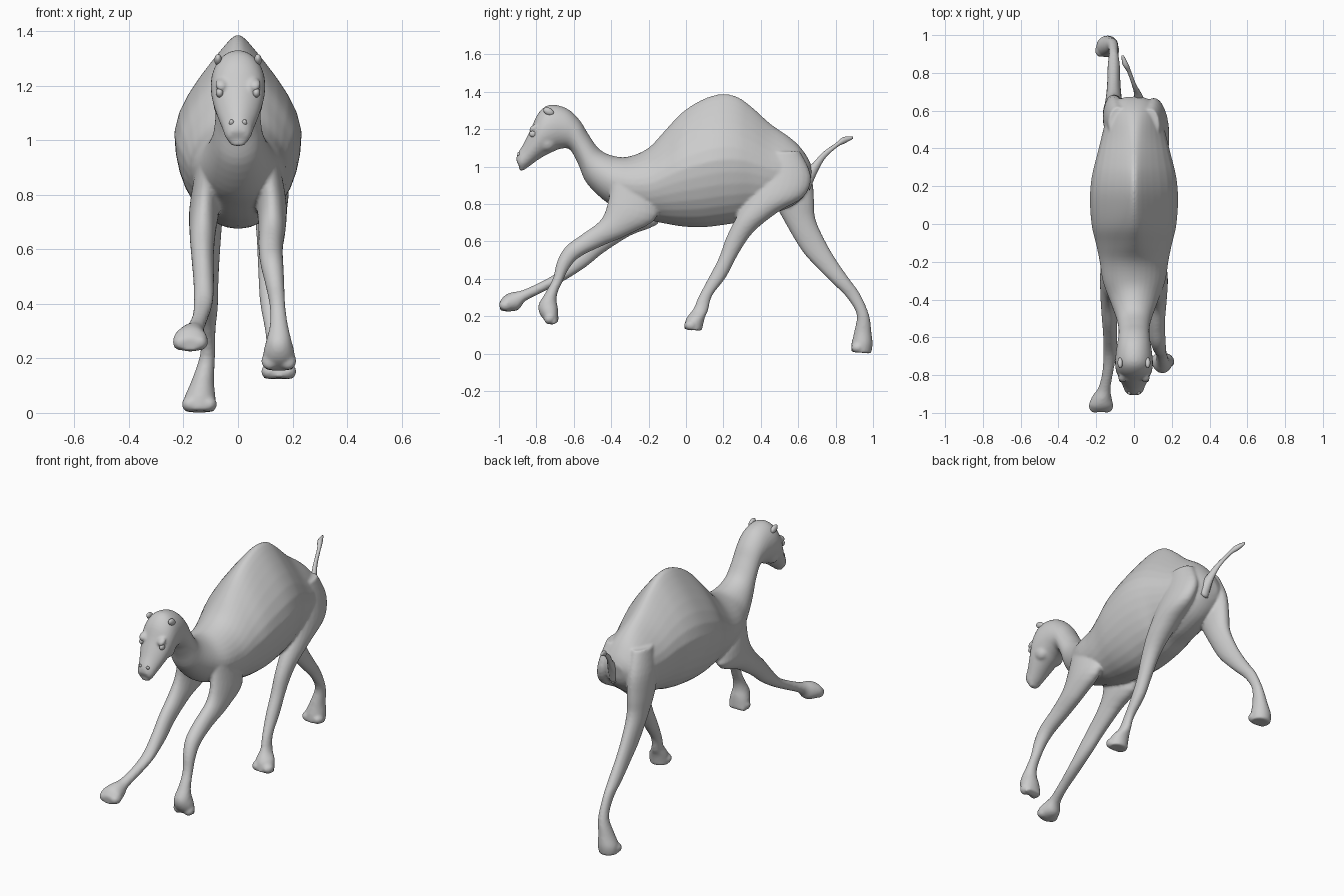
import bpy, bmesh, math
from mathutils import Vector, Matrix


def spline(rows, steps=4):
    """Catmull-Rom interpolation through rows of numbers."""
    out = []
    for i in range(len(rows) - 1):
        p0, p1, p2 = rows[max(i - 1, 0)], rows[i], rows[i + 1]
        p3 = rows[min(i + 2, len(rows) - 1)]
        for s in range(steps):
            t = s / steps
            out.append([0.5 * (2 * b + (c - a) * t + (2 * a - 5 * b + 4 * c - d) * t * t
                               + (3 * b - a - 3 * c + d) * t ** 3)
                        for a, b, c, d in zip(p0, p1, p2, p3)])
    return out + [list(rows[-1])]


def loft(bm, rows, sides=24):
    """Rows: silhouette edge A (y, z), edge B (y, z), centre x, half width, ridge sharpness."""
    rings = []
    for ya, za, yb, zb, x, w, k in spline(rows):
        ring = []
        for j in range(sides):
            a = math.tau * j / sides
            c, s = math.cos(a), math.sin(a)
            taper = 1 - k * max(s, 0) ** 1.5
            ring.append(bm.verts.new((x + w * c * taper,
                                      (ya + yb) / 2 + (ya - yb) / 2 * s,
                                      (za + zb) / 2 + (za - zb) / 2 * s)))
        rings.append(ring)
    faces = [bm.faces.new(rings[0]), bm.faces.new(rings[-1])]
    for r, q in zip(rings, rings[1:]):
        for j in range(sides):
            n = (j + 1) % sides
            faces.append(bm.faces.new((r[j], r[n], q[n], q[j])))
    bmesh.ops.recalc_face_normals(bm, faces=faces)


def blob(bm, pos, size, pitch=0.0):
    m = (Matrix.Translation(pos) @ Matrix.Rotation(math.radians(pitch), 4, 'X')
         @ Matrix.Diagonal((*size, 1)))
    bmesh.ops.create_icosphere(bm, subdivisions=3, radius=1, matrix=m)


def finish(bm, name):
    me = bpy.data.meshes.new(name)
    bm.to_mesh(me)
    bm.free()
    me.shade_smooth()
    ob = bpy.data.objects.new(name, me)
    bpy.context.collection.objects.link(ob)
    return ob


# Torso from rump to shoulders: top edge, bottom edge, half width, ridge
torso = [
    (.675, .99, .665, .91, .05, 0), (.655, 1.04, .65, .87, .095, .1),
    (.61, 1.105, .61, .82, .13, .2), (.55, 1.16, .55, .78, .15, .35),
    (.45, 1.23, .45, .745, .175, .5), (.35, 1.32, .35, .725, .2, .6),
    (.27, 1.375, .27, .70, .22, .65), (.18, 1.387, .18, .685, .232, .65),
    (.08, 1.355, .08, .675, .232, .62), (-.02, 1.29, -.02, .68, .222, .52),
    (-.11, 1.195, -.11, .695, .2, .4), (-.2, 1.1, -.2, .715, .182, .2),
]
# Neck and head continue the same skin
neck_head = [
    (-.3, 1.055, -.31, .755, .165, .1), (-.38, 1.055, -.42, .805, .13, .1),
    (-.46, 1.09, -.53, .91, .095, 0), (-.52, 1.17, -.575, 1.01, .083, 0),
    (-.57, 1.25, -.62, 1.09, .083, 0), (-.64, 1.312, -.67, 1.095, .092, 0),
    (-.73, 1.33, -.72, 1.075, .1, 0), (-.79, 1.285, -.76, 1.055, .096, 0),
    (-.83, 1.2, -.8, 1.03, .08, .1), (-.87, 1.12, -.84, 1.0, .06, .1),
    (-.9, 1.07, -.865, .985, .05, .1), (-.908, 1.035, -.885, .985, .036, 0),
]
# Legs: front edge, back edge, centre x, half width
hind_right = [
    (.43, 1.08, .61, 1.08, .085, .05), (.38, .97, .668, .95, .103, .062),
    (.34, .85, .63, .84, .12, .066), (.27, .73, .49, .755, .12, .06),
    (.215, .62, .36, .65, .115, .046), (.175, .51, .278, .53, .112, .038),
    (.118, .4, .215, .41, .115, .034), (.065, .3, .14, .31, .125, .026),
    (.04, .24, .118, .23, .135, .03), (0, .185, .1, .19, .147, .052),
    (-.01, .13, .085, .122, .15, .056),
]
hind_left = [
    (.45, 1.08, .62, 1.08, -.085, .05), (.44, .95, .672, .95, -.1, .062),
    (.47, .82, .685, .82, -.105, .06), (.53, .7, .692, .72, -.107, .05),
    (.62, .55, .745, .6, -.107, .04), (.7, .46, .81, .49, -.107, .035),
    (.78, .38, .88, .39, -.107, .033), (.86, .3, .93, .32, -.108, .026),
    (.912, .21, .978, .21, -.112, .028), (.9, .12, .992, .11, -.13, .042),
    (.885, .055, .998, .05, -.14, .058), (.882, .01, .99, .0, -.142, .055),
]
front_right = [
    (-.4, .93, -.22, .93, .105, .045), (-.42, .8, -.15, .74, .123, .055),
    (-.46, .71, -.3, .64, .125, .05), (-.56, .635, -.45, .575, .12, .045),
    (-.645, .57, -.57, .515, .125, .042), (-.69, .49, -.625, .455, .135, .035),
    (-.712, .4, -.66, .385, .145, .029), (-.755, .32, -.685, .33, .15, .033),
    (-.79, .255, -.692, .285, .15, .045), (-.772, .195, -.684, .235, .15, .058),
    (-.72, .152, -.682, .17, .15, .052),
]
front_left = [
    (-.4, .93, -.22, .93, -.105, .045), (-.4, .79, -.13, .72, -.123, .055),
    (-.45, .69, -.3, .63, -.13, .048), (-.54, .6, -.44, .54, -.13, .041),
    (-.62, .51, -.54, .46, -.126, .038), (-.7, .427, -.665, .382, -.127, .035),
    (-.8, .372, -.78, .322, -.14, .029), (-.88, .337, -.86, .28, -.157, .033),
    (-.93, .328, -.895, .235, -.17, .05), (-.97, .31, -.95, .225, -.175, .064),
    (-.998, .275, -.992, .23, -.175, .05),
]

bm = bmesh.new()
loft(bm, [(a, b, c, d, 0, w, k) for a, b, c, d, w, k in torso + neck_head], 32)
for leg in (hind_right, hind_left, front_right, front_left):
    loft(bm, [(*r, 0) for r in leg])

# Two toes on each foot: centre and tilt
for x, y, z, pitch in ((.15, .025, .152, 0), (-.142, .918, .032, 0),
                       (.15, -.728, .19, 50), (-.175, -.965, .258, -10)):
    for side in (-1, 1):
        blob(bm, (x + side * .033, y, z), (.032, .035, .029), pitch)

# Brows, cheeks and lower lip
for side in (-1, 1):
    blob(bm, (side * .062, -.815, 1.205), (.022, .03, .016), 40)
    blob(bm, (side * .05, -.745, 1.13), (.04, .05, .05))
blob(bm, (0, -.872, .995), (.034, .024, .015), 30)

# Fuse everything into one continuous skin
body = finish(bm, "camel_body")
remesh = body.modifiers.new("fuse", 'REMESH')
remesh.mode = 'VOXEL'
remesh.voxel_size = .008
remesh.use_smooth_shade = True
smooth = body.modifiers.new("soften", 'SMOOTH')
smooth.factor = .5
smooth.iterations = 5

# Tail
bm = bmesh.new()
loft(bm, [(.62, .97, .66, .87, .03, .035, 0), (.68, 1.02, .7, .965, .02, .02, 0),
          (.73, 1.075, .745, 1.045, 0, .012, 0), (.8, 1.125, .81, 1.105, -.025, .011, 0),
          (.84, 1.157, .85, 1.125, -.045, .016, 0), (.892, 1.162, .892, 1.148, -.06, .006, 0)], 12)
finish(bm, "tail")

# Paired face details
for side, label in ((-1, "left"), (1, "right")):
    for part, pos, size, pitch in (
            ("ear", (.073, -.735, 1.295), (.014, .03, .019), -25),
            ("eye", (.067, -.818, 1.175), (.014, .02, .018), 0),
            ("nostril", (.024, -.893, 1.065), (.01, .008, .012), 30)):
        bm = bmesh.new()
        blob(bm, (side * pos[0], pos[1], pos[2]), size, pitch)
        finish(bm, f"{label}_{part}")
